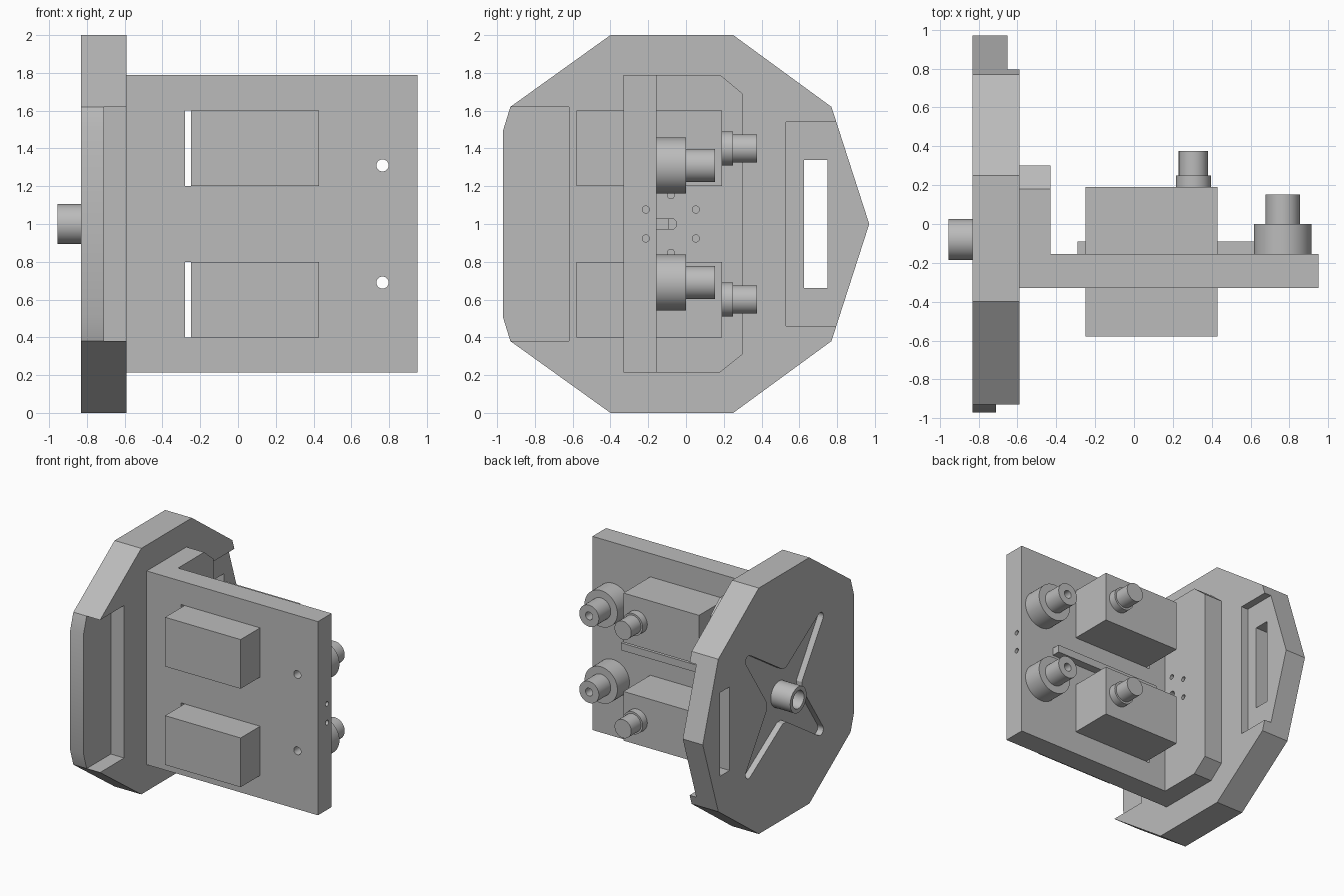
import bpy
import bmesh
import math
from mathutils import Matrix, Vector

if "Cube" in bpy.data.objects:
    bpy.data.objects.remove(bpy.data.objects["Cube"])

grey = bpy.data.materials.new("plain grey")
grey.use_nodes = True
grey.diffuse_color = (0.5, 0.5, 0.5, 1)
grey.node_tree.nodes["Principled BSDF"].inputs["Base Color"].default_value = (0.5, 0.5, 0.5, 1)


def finish(name, bm):
    bmesh.ops.recalc_face_normals(bm, faces=bm.faces)
    mesh = bpy.data.meshes.new(name)
    bm.to_mesh(mesh)
    bm.free()
    mesh.materials.append(grey)
    obj = bpy.data.objects.new(name, mesh)
    bpy.context.collection.objects.link(obj)
    return obj


def box(name, x, y, z):
    """Box from (min, max) pairs."""
    bm = bmesh.new()
    bmesh.ops.create_cube(bm, size=1)
    for v in bm.verts:
        v.co = [lo + (c + 0.5) * (hi - lo) for c, (lo, hi) in zip(v.co, (x, y, z))]
    return finish(name, bm)


def prism(name, outline, x0, x1):
    """Outline in (y, z) extruded along x."""
    bm = bmesh.new()
    face = bm.faces.new([bm.verts.new((x0, y, z)) for y, z in outline])
    grown = bmesh.ops.extrude_face_region(bm, geom=[face])["geom"]
    for v in grown:
        if isinstance(v, bmesh.types.BMVert):
            v.co.x = x1
    return finish(name, bm)


def cylinder(name, start, end, radius, sides=48):
    a, b = Vector(start), Vector(end)
    turn = (b - a).to_track_quat("Z", "Y").to_matrix().to_4x4()
    bm = bmesh.new()
    bmesh.ops.create_cone(bm, cap_ends=True, segments=sides, radius1=radius, radius2=radius,
                          depth=(b - a).length, matrix=Matrix.Translation((a + b) / 2) @ turn)
    return finish(name, bm)


def combine(obj, others, operation="DIFFERENCE"):
    """Apply booleans and drop the helpers."""
    bpy.context.view_layer.objects.active = obj
    for other in others:
        mod = obj.modifiers.new("bool", "BOOLEAN")
        mod.operation = operation
        mod.solver = "EXACT"
        mod.object = other
        bpy.ops.object.modifier_apply(modifier=mod.name)
        bpy.data.objects.remove(other)


def smooth(obj):
    bpy.ops.object.select_all(action="DESELECT")
    obj.select_set(True)
    bpy.context.view_layer.objects.active = obj
    bpy.ops.object.shade_smooth_by_angle(angle=math.radians(30))


AXIS_Y = -0.08
BACK, FRONT = -0.155, -0.33      # mounting plate surfaces
LEVELS = (0.6, 1.4)              # heights of the two motors

# Faceted end disc with front and back pockets and a handle slot
upper = [(-0.97, 1.49), (-0.93, 1.62), (-0.40, 2.0), (0.25, 2.0), (0.77, 1.62)]
outline = upper + [(0.97, 1.0)] + [(y, 2 - z) for y, z in reversed(upper)]
disc = prism("end_disc", outline, -0.83, -0.59)

# Cross-shaped recess: four tapering arms with round tips
star = []
for quarter in range(4):
    turn = Matrix.Rotation(math.radians(45 + 90 * quarter), 2)
    arm = [(0.175, -0.14)]
    arm += [(0.65 + 0.04 * math.cos(math.radians(a)), 0.04 * math.sin(math.radians(a)))
            for a in range(-80, 81, 20)]
    arm.append((0.175, 0.14))
    for point in arm:
        p = turn @ Vector(point)
        star.append((AXIS_Y + p.x, 1 + p.y))

combine(disc, [
    box("cut", (-0.71, -0.5), (-1.1, -0.62), (0.38, 1.62)),
    box("cut", (-0.65, -0.5), (0.53, 1.1), (0.46, 1.54)),
    box("cut", (-0.9, -0.5), (0.625, 0.75), (0.66, 1.34)),
    prism("cut", star, -0.9, -0.78),
])
smooth(disc)

# Hub tube on the outer side of the disc
hub = cylinder("hub_tube", (-0.955, AXIS_Y, 1), (-0.75, AXIS_Y, 1), 0.105)
combine(hub, [cylinder("cut", (-1, AXIS_Y, 1), (-0.78, AXIS_Y, 1), 0.072)])
smooth(hub)

# L-shaped mount: long plate joined to a chamfered flange
mount = box("mounting_plate", (-0.59, 0.95), (FRONT, BACK), (0.215, 1.79))
flange = prism("flange", [(FRONT, 0.215), (0.18, 0.215), (0.30, 0.31), (0.30, 1.69),
                          (0.18, 1.79), (FRONT, 1.79)], -0.59, -0.43)
combine(mount, [flange], "UNION")

# Bolt circle, shaft hole, motor windows and pivot holes
holes = [cylinder("cut", (-0.6, AXIS_Y, 1), (0, AXIS_Y, 1), 0.03)]
for k in range(6):
    angle = math.radians(30 + 60 * k)
    y, z = AXIS_Y + 0.153 * math.cos(angle), 1 + 0.153 * math.sin(angle)
    holes.append(cylinder("cut", (-0.6, y, z), (1, y, z), 0.019, 24))
for level in LEVELS:
    holes.append(box("cut", (-0.28, 0.43), (-0.5, 0), (level - 0.2, level + 0.2)))
    pivot_z = 1 + math.copysign(0.31, level - 1)
    holes.append(cylinder("cut", (0.765, -0.5, pivot_z), (0.765, 0, pivot_z), 0.032))
combine(mount, holes)
smooth(mount)

# Rail between the motors
box("centre_rail", (-0.29, 0.65), (BACK, -0.09), (0.97, 1.03))

# Motors with stepped shafts, and stepped pivot bosses
for side, level in zip(("lower", "upper"), LEVELS):
    box(side + "_motor", (-0.25, 0.43), (-0.58, 0.19), (level - 0.2, level + 0.2))
    smooth(cylinder(side + "_motor_collar", (0.305, 0.19, level), (0.305, 0.25, level), 0.09))
    smooth(cylinder(side + "_motor_shaft", (0.305, 0.25, level), (0.305, 0.375, level), 0.075))

    z = 1 + math.copysign(0.31, level - 1)
    boss = cylinder(side + "_pivot_boss", (0.765, BACK, z), (0.765, 0, z), 0.148)
    combine(boss, [cylinder("part", (0.765, -0.05, z), (0.765, 0.153, z), 0.088)], "UNION")
    combine(boss, [cylinder("cut", (0.765, -0.5, z), (0.765, 0.5, z), 0.032)])
    smooth(boss)
